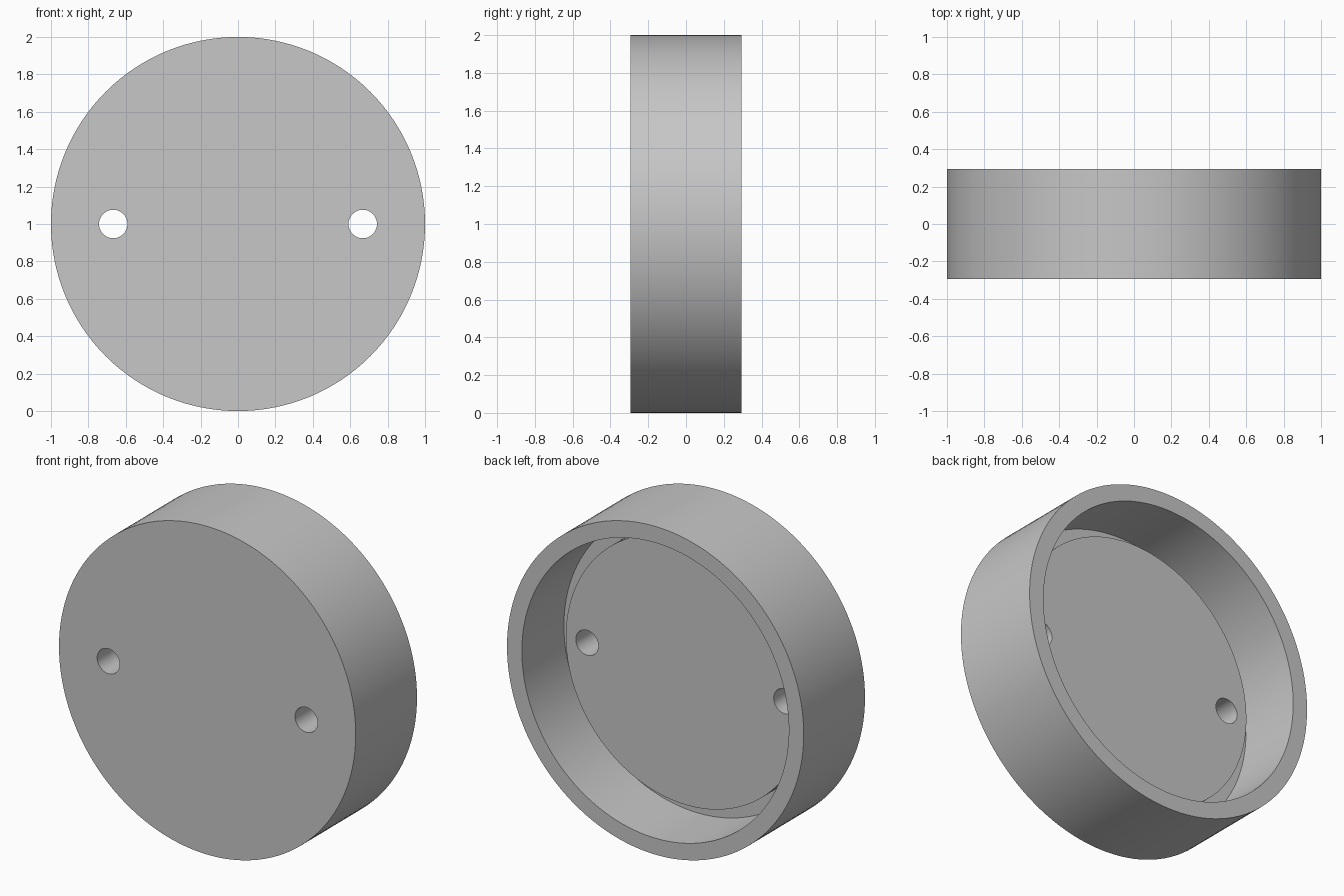
import bpy
import bmesh
import math
from mathutils import Matrix, Vector

cube = bpy.data.objects.get("Cube")
if cube:
    bpy.data.objects.remove(cube, do_unlink=True)

SEGMENTS = 128
HALF_DEPTH = 0.295
CENTRE = Vector((0, 0, 1))

grey = bpy.data.materials.new("plain grey")
grey.use_nodes = True
colour = (0.57, 0.57, 0.57, 1)
grey.diffuse_color = colour
grey.node_tree.nodes["Principled BSDF"].inputs["Base Color"].default_value = colour


def add_object(name, bm):
    bmesh.ops.recalc_face_normals(bm, faces=bm.faces)
    mesh = bpy.data.meshes.new(name)
    bm.to_mesh(mesh)
    bm.free()
    mesh.materials.append(grey)
    obj = bpy.data.objects.new(name, mesh)
    bpy.context.collection.objects.link(obj)
    return obj


def lathe(name, profile):
    """Turn (radius, y) points around the y axis; the ends are capped."""
    bm = bmesh.new()
    rings = []
    for radius, y in profile:
        rings.append([
            bm.verts.new(CENTRE + Vector((radius * math.cos(a), y, radius * math.sin(a))))
            for a in (math.tau * i / SEGMENTS for i in range(SEGMENTS))])
    for low, high in zip(rings, rings[1:]):
        for i in range(SEGMENTS):
            j = (i + 1) % SEGMENTS
            bm.faces.new((low[i], low[j], high[j], high[i]))
    bm.faces.new(rings[0])
    bm.faces.new(rings[-1])
    return add_object(name, bm)


# Round cap: front plate, outer wall, rim, inner wall, groove, raised inner disc
cap = lathe("round_cap", [
    (1.0, -HALF_DEPTH),
    (1.0, HALF_DEPTH),
    (0.9, HALF_DEPTH),
    (0.9, -0.11),
    (0.81, -0.11),
    (0.81, 0.0),
])

# Two through holes
bm = bmesh.new()
for side in (-1, 1):
    place = Matrix.Translation((side * 0.667, 0, 1)) @ Matrix.Rotation(math.pi / 2, 4, "X")
    bmesh.ops.create_cone(bm, cap_ends=True, segments=48, radius1=0.076,
                          radius2=0.076, depth=1, matrix=place)
cutter = add_object("hole_cutter", bm)
cutter.hide_render = True

holes = cap.modifiers.new("holes", "BOOLEAN")
holes.operation = "DIFFERENCE"
holes.solver = "EXACT"
holes.object = cutter

bpy.ops.object.select_all(action="DESELECT")
cap.select_set(True)
bpy.context.view_layer.objects.active = cap
bpy.ops.object.modifier_apply(modifier=holes.name)
bpy.data.objects.remove(cutter, do_unlink=True)
bpy.ops.object.shade_smooth_by_angle(angle=math.radians(30))
